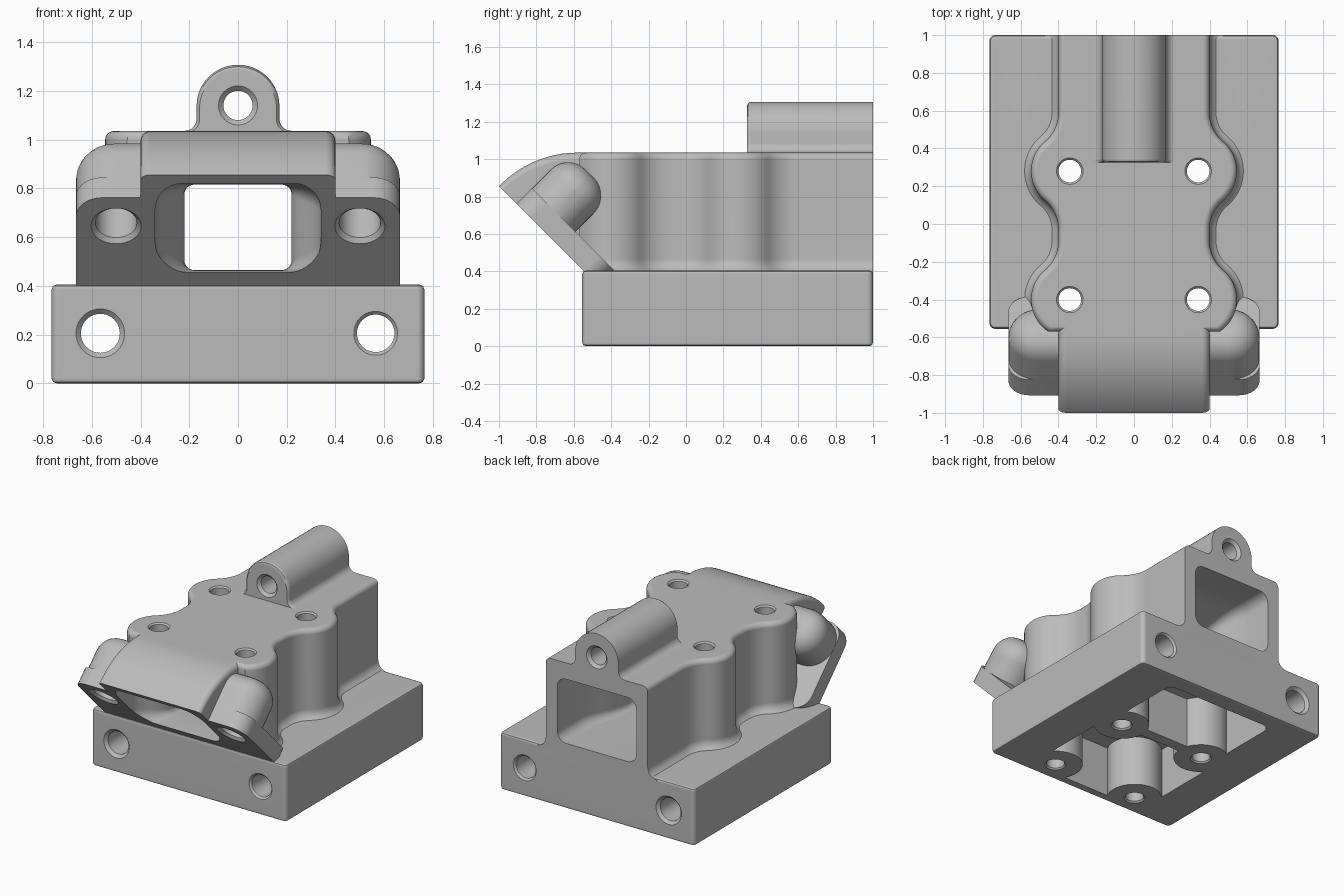
import bpy, bmesh
from math import sin, cos, pi, sqrt, radians
from mathutils import Vector

if "Cube" in bpy.data.objects:
    bpy.data.objects.remove(bpy.data.objects["Cube"], do_unlink=True)

grey = bpy.data.materials.new("cast grey")
grey.use_nodes = True
grey.diffuse_color = (0.5, 0.5, 0.5, 1)
grey.node_tree.nodes["Principled BSDF"].inputs["Base Color"].default_value = (0.5, 0.5, 0.5, 1)


def finish(bm, name):
    bmesh.ops.recalc_face_normals(bm, faces=bm.faces[:])
    mesh = bpy.data.meshes.new(name)
    bm.to_mesh(mesh)
    bm.free()
    mesh.materials.append(grey)
    obj = bpy.data.objects.new(name, mesh)
    bpy.context.scene.collection.objects.link(obj)
    return obj


def loft(name, rings):
    """Skin a closed solid through equal-length rings of points."""
    bm = bmesh.new()
    rows = [[bm.verts.new(p) for p in ring] for ring in rings]
    n = len(rows[0])
    for a, b in zip(rows, rows[1:]):
        for i in range(n):
            j = (i + 1) % n
            bm.faces.new((a[i], a[j], b[j], b[i]))
    bm.faces.new(rows[0])
    bm.faces.new(rows[-1])
    return finish(bm, name)


def combine(target, tool, operation="DIFFERENCE"):
    mod = target.modifiers.new("combine", "BOOLEAN")
    mod.operation = operation
    mod.solver = "EXACT"
    mod.object = tool
    bpy.context.view_layer.objects.active = target
    bpy.ops.object.modifier_apply(modifier=mod.name)
    bpy.data.objects.remove(tool, do_unlink=True)


def box(name, lo, hi, upright=0.0, rim=0.0):
    bm = bmesh.new()
    bmesh.ops.create_cube(bm, size=1)
    for v in bm.verts:
        v.co = [l + (c + 0.5) * (h - l) for l, h, c in zip(lo, hi, v.co)]
    if upright:
        edges = [e for e in bm.edges if abs(e.verts[0].co.z - e.verts[1].co.z) > 0.01]
        bmesh.ops.bevel(bm, geom=edges, offset=upright, segments=5, profile=0.5, affect="EDGES")
    if rim:
        caps = [f for f in bm.faces if abs(f.normal.z) > 0.9]
        edges = list({e for f in caps for e in f.edges})
        bmesh.ops.bevel(bm, geom=edges, offset=rim, segments=2, profile=0.5, affect="EDGES")
    return finish(bm, name)


def rounded(hx, lo, hi, r, n=8):
    """Rounded rectangle as (across, up) pairs."""
    pts = []
    for k, (cx, cy) in enumerate([(hx - r, hi - r), (r - hx, hi - r), (r - hx, lo + r), (hx - r, lo + r)]):
        for i in range(n + 1):
            a = pi / 2 * (k + i / n)
            pts.append((cx + r * cos(a), cy + r * sin(a)))
    return pts


def drill(target, start, end, r, flare, both=True):
    """Bore a round hole with chamfered mouths."""
    p, q = Vector(start), Vector(end)
    axis = (q - p).normalized()
    turn = axis.to_track_quat("Z", "Y")
    step = (flare - r) * axis
    stops = [(p - axis * 0.05, flare), (p, flare), (p + step, r)]
    stops += [(q - step, r), (q, flare), (q + axis * 0.05, flare)] if both else [(q, r)]
    rings = [[c + turn @ Vector((w * cos(t * pi / 20), w * sin(t * pi / 20), 0)) for t in range(40)]
             for c, w in stops]
    combine(target, loft("drill", rings))


def slanted(x, s, d):
    """Point on the tilted front flange: s runs up it, d into the body."""
    d -= 0.1025
    return (x, (d - s) / sqrt(2), (s + d) / sqrt(2))


BOLTS = [(x, y) for x in (-0.34, 0.34) for y in (0.28, -0.4)]


# scalloped body, bulging around the bolts
def half_width(y):
    d = min(abs(y - c) for _, c in BOLTS)
    if d < 0.157:
        return 0.34 + sqrt(0.205 ** 2 - d * d)
    if d < 0.31 and y > -0.4:
        return 0.6 - sqrt(0.04 - (0.31 - d) ** 2)
    return 0.4 if y > -0.4 else 0.34 + sqrt(0.205 ** 2 - d * d)


def outline(off, z):
    side = []
    for i in range(91):
        y = -0.57 + 1.57 * i / 90
        e = 0.002
        slope = (half_width(y + e) - half_width(y - e)) / (2 * e)
        k = off / sqrt(1 + slope * slope)
        side.append((half_width(y) + k, min(1, max(-0.57, y - slope * k))))
    side[-1] = (side[-1][0], 1.0)
    return [(x, y, z) for x, y in side] + [(-x, y, z) for x, y in reversed(side)]


rings = [outline(0.07, 0.3)]
for i in range(7):
    a = pi / 12 * i
    rings.append(outline(0.07 * (1 - sin(a)), 0.465 - 0.07 * cos(a)))
for i in range(6):
    a = pi / 10 * i
    rings.append(outline(-0.035 * (1 - cos(a)), 1 + 0.035 * sin(a)))
housing = loft("housing", rings)

# curved nose with softened long edges
arc = [(-0.58 - 0.58 * sin(a), 0.455 + 0.58 * cos(a)) for a in [radians(4 * i) for i in range(17)]]
nose_profile = [(-0.3, 0.35), (-0.3, 1.035)] + arc + [(-1.1, 0.35)]


def nose_ring(x, drop):
    return [(x, y, z - (drop if z > 0.4 else 0)) for y, z in nose_profile]


soft = [(0.4 - 0.04 * (1 - cos(a)), 0.04 * (1 - sin(a))) for a in [pi / 10 * i for i in range(6)]]
rings = [nose_ring(x, d) for x, d in soft] + [nose_ring(-x, d) for x, d in reversed(soft)]
combine(housing, loft("nose", rings), "UNION")

# mounting flange and its domed ears
flange = rounded(0.665, 0.56, 1.18, 0.11)
combine(housing, loft("flange", [[slanted(x, s, d) for x, s in flange] for d in (-0.05, 0.117)]), "UNION")
rings = [[slanted(x, s, -0.05) for x, s in rounded(0.665, 0.85, 1.18, 0.16)]]
for i in range(8):
    a = pi / 14 * i
    w = 0.13 * (1 - cos(a))
    ear = rounded(0.665 - w, 0.85 + w, 1.18 - w, 0.16 - w)
    rings.append([slanted(x, s, 0.26 + 0.13 * sin(a)) for x, s in ear])
combine(housing, loft("ears", rings), "UNION")

# flat tilted face on the front
face = [(-1, -0.5), (1, -0.5), (1, 2), (-1, 2)]
combine(housing, loft("front_trim", [[slanted(x, s, d) for x, s in face] for d in (-1.5, 0)]))

# base block
combine(housing, box("base", (-0.765, -0.555, 0), (0.765, 1, 0.405), 0.03, 0.02), "UNION")

# tubular ridge on the top
half = [(0.25, 1.0), (0.235, 1.035)]
half += [(0.22 - 0.05 * sin(a), 1.085 - 0.05 * cos(a)) for a in [pi / 12 * i for i in range(1, 7)]]
half += [(0.17 * cos(a), 1.137 + 0.17 * sin(a)) for a in [pi / 24 * i for i in range(12)]]
ridge = half + [(0, 1.307)] + [(-x, z) for x, z in reversed(half)]


def ridge_ring(y, k):
    return [(x * k, y, 1 + (z - 1) * k) for x, z in ridge]


combine(housing, loft("ridge", [ridge_ring(0.325, 0.93), ridge_ring(0.332, 0.975),
                                ridge_ring(0.345, 1), ridge_ring(1, 1)]), "UNION")

# waisted passage from front to back
rings = []


def passage(y, hx, lo, hi, r):
    rings.append([(x, y, z) for x, z in rounded(hx, lo, hi, r)])


passage(-1.3, 0.34, 0.45, 0.82, 0.11)
for i in range(9):
    t = i / 8
    k = t * t * (3 - 2 * t)
    passage(-0.72 + 0.3 * t, 0.34 - 0.12 * k, 0.45 + 0.015 * k, 0.82 - 0.005 * k, 0.11 - 0.07 * k)
for i in range(9):
    t = i / 8
    k = t * t * (3 - 2 * t)
    passage(0.35 + 0.45 * t, 0.22 + 0.09 * k, 0.465, 0.815 + 0.105 * k, 0.04 + 0.03 * k)
passage(1.1, 0.31, 0.465, 0.92, 0.07)
combine(housing, loft("passage", rings))

# two pockets underneath, leaving posts around the bolts
for lo, hi in (((-0.43, 0.34, -0.1), (0.43, 0.88, 0.36)), ((-0.47, -0.49, -0.1), (0.47, 0.26, 0.36))):
    pocket = box("pocket", lo, hi, 0.06)
    for x, y in BOLTS:
        post = [(x + 0.18 * cos(pi / 20 * i), y + 0.18 * sin(pi / 20 * i)) for i in range(40)]
        combine(pocket, loft("post", [[(u, v, z) for u, v in post] for z in (-0.3, 0.6)]))
    combine(housing, pocket)

# bolt, cross, ridge and ear holes
for x, y in BOLTS:
    drill(housing, (x, y, 1.035), (x, y, 0), 0.06, 0.07)
drill(housing, (-0.565, -0.555, 0.205), (-0.565, 1, 0.205), 0.08, 0.1)
drill(housing, (0.565, -0.555, 0.205), (0.565, 1, 0.205), 0.077, 0.09)
drill(housing, (0, 0.325, 1.14), (0, 1, 1.14), 0.06, 0.08)
for x in (-0.5, 0.5):
    drill(housing, slanted(x, 1.015, 0), slanted(x, 1.015, 0.27), 0.085, 0.103, False)

# smooth curved surfaces, crisp machined edges
bpy.ops.object.select_all(action="DESELECT")
housing.select_set(True)
bpy.context.view_layer.objects.active = housing
bpy.ops.object.shade_smooth_by_angle(angle=radians(32))
weighted = housing.modifiers.new("even shading", "WEIGHTED_NORMAL")
weighted.keep_sharp = True
